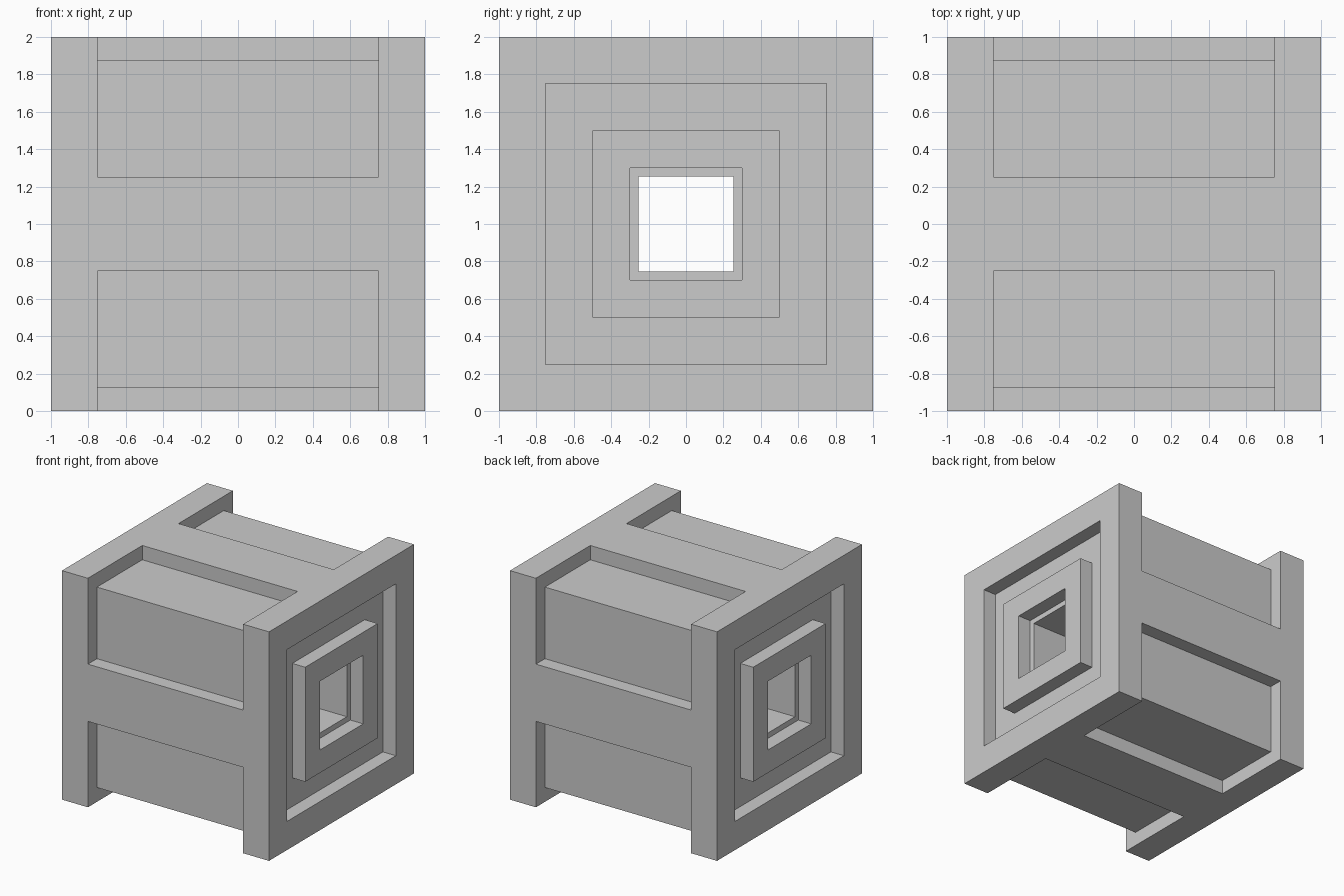
import bpy, bmesh

if "Cube" in bpy.data.objects:
    bpy.data.objects.remove(bpy.data.objects["Cube"])


def prism(name, profile, x0, x1):
    """Extrude a closed (y, z) profile, relative to the cube centre, along x."""
    bm = bmesh.new()
    face = bm.faces.new([bm.verts.new((x0, y, z + 1)) for y, z in profile])
    ext = bmesh.ops.extrude_face_region(bm, geom=[face], use_keep_orig=True)
    verts = [v for v in ext["geom"] if isinstance(v, bmesh.types.BMVert)]
    bmesh.ops.translate(bm, verts=verts, vec=(x1 - x0, 0, 0))
    bmesh.ops.recalc_face_normals(bm, faces=bm.faces)
    mesh = bpy.data.meshes.new(name)
    bm.to_mesh(mesh)
    bm.free()
    ob = bpy.data.objects.new(name, mesh)
    bpy.context.collection.objects.link(ob)
    return ob


def square(h):
    return [(-h, -h), (h, -h), (h, h), (-h, h)]


def combine(target, tool, operation):
    """Apply a boolean and discard the helper."""
    mod = target.modifiers.new("shape", 'BOOLEAN')
    mod.operation = operation
    mod.solver = 'EXACT'
    mod.object = tool
    bpy.context.view_layer.objects.active = target
    bpy.ops.object.modifier_apply(modifier=mod.name)
    bpy.data.objects.remove(tool, do_unlink=True)


# Outer cube
crate = prism("crate_body", square(1), -1, 1)

# Shallow recess in each end
for s in (-1, 1):
    combine(crate, prism("recess_cutter", square(0.75), s * 0.875, s * 1.2), 'DIFFERENCE')

# Raised square boss inside both recesses
combine(crate, prism("boss", square(0.5), -1, 1), 'UNION')

# Stepped socket in each boss, and the tunnel through the middle
for s in (-1, 1):
    combine(crate, prism("socket_cutter", square(0.3), s * 0.875, s * 1.2), 'DIFFERENCE')
combine(crate, prism("tunnel_cutter", square(0.253), -1.2, 1.2), 'DIFFERENCE')

# Sunken corner panels, leaving a rib down the middle of each side
notch = [(0.25, 0.875), (0.875, 0.875), (0.875, 0.25),
         (1.2, 0.25), (1.2, 1.2), (0.25, 1.2)]
for sy in (-1, 1):
    for sz in (-1, 1):
        profile = [(sy * y, sz * z) for y, z in notch]
        combine(crate, prism("panel_cutter", profile, -0.75, 0.75), 'DIFFERENCE')
